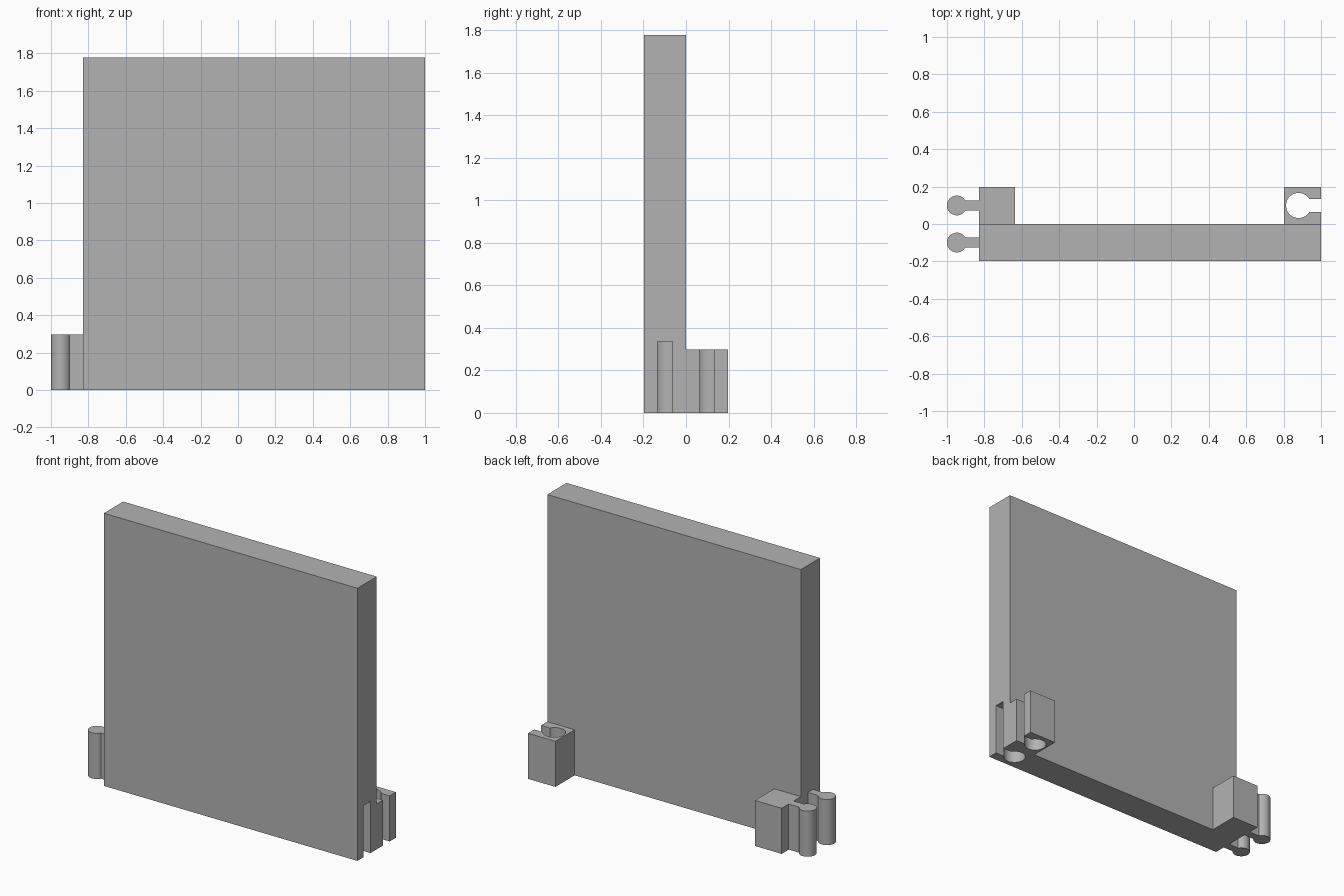
import bpy, bmesh
from math import asin, cos, sin, pi

cube = bpy.data.objects.get("Cube")
if cube:
    bpy.data.objects.remove(cube, do_unlink=True)

DEPTH = 0.198        # thickness of panel and blocks
HEIGHT = 1.777       # panel height
LOW = 0.297          # height of blocks and pegs
LEFT_END = -0.828    # panel edge carrying the pegs
MID = DEPTH / 2      # distance of each connector from the centre plane

grey = bpy.data.materials.new("plain grey")
grey.use_nodes = True
colour = (0.45, 0.45, 0.45, 1)
grey.diffuse_color = colour
grey.node_tree.nodes["Principled BSDF"].inputs["Base Color"].default_value = colour


def prism(name, outline, z0, z1):
    """Extrude a counter-clockwise outline upward."""
    bm = bmesh.new()
    face = bm.faces.new([bm.verts.new((x, y, z0)) for x, y in outline])
    top = bmesh.ops.extrude_face_region(bm, geom=[face])["geom"]
    bmesh.ops.translate(bm, vec=(0, 0, z1 - z0),
                        verts=[v for v in top if isinstance(v, bmesh.types.BMVert)])
    bmesh.ops.recalc_face_normals(bm, faces=bm.faces)
    mesh = bpy.data.meshes.new(name)
    bm.to_mesh(mesh)
    bm.free()
    mesh.materials.append(grey)
    obj = bpy.data.objects.new(name, mesh)
    bpy.context.collection.objects.link(obj)
    return obj


def box(name, x0, x1, y0, y1, height):
    return prism(name, [(x0, y0), (x1, y0), (x1, y1), (x0, y1)], 0, height)


def keyhole(cx, cy, radius, half_neck, neck_end, steps=40):
    """Round head with a straight neck running toward +x."""
    a = asin(half_neck / radius)
    angles = [a + (2 * pi - 2 * a) * i / steps for i in range(steps + 1)]
    arc = [(cx + radius * cos(t), cy + radius * sin(t)) for t in angles]
    return arc + [(neck_end, cy - half_neck), (neck_end, cy + half_neck)]


def select_only(obj):
    bpy.ops.object.select_all(action='DESELECT')
    obj.select_set(True)
    bpy.context.view_layer.objects.active = obj


def smooth(obj):
    select_only(obj)
    bpy.ops.object.shade_smooth_by_angle(angle=pi / 6)


def cut_socket(obj, cy, top):
    """Cut a keyhole socket open at the bottom and at the +x side."""
    cutter = prism("socket_cutter", keyhole(0.88, cy, 0.067, 0.035, 1.1), -0.1, top)
    cutter.hide_render = True
    mod = obj.modifiers.new("socket", 'BOOLEAN')
    mod.operation = 'DIFFERENCE'
    mod.solver = 'EXACT'
    mod.object = cutter
    select_only(obj)
    bpy.ops.object.modifier_apply(modifier=mod.name)
    bpy.data.objects.remove(cutter, do_unlink=True)
    smooth(obj)


# Upright panel with a blind socket at its lower edge
panel = box("panel", LEFT_END, 1, -DEPTH, 0, HEIGHT)
cut_socket(panel, -MID, 0.336)

# Rear blocks: one with an open socket, one carrying a peg
socket_block = box("socket_block", 0.803, 1, 0, DEPTH, LOW)
cut_socket(socket_block, MID, LOW + 0.1)
box("peg_block", LEFT_END, -0.635, 0, DEPTH, LOW)

# Connector pegs
for name, y in (("front_peg", -MID), ("rear_peg", MID)):
    smooth(prism(name, keyhole(-0.947, y, 0.053, 0.026, LEFT_END), 0, LOW))
